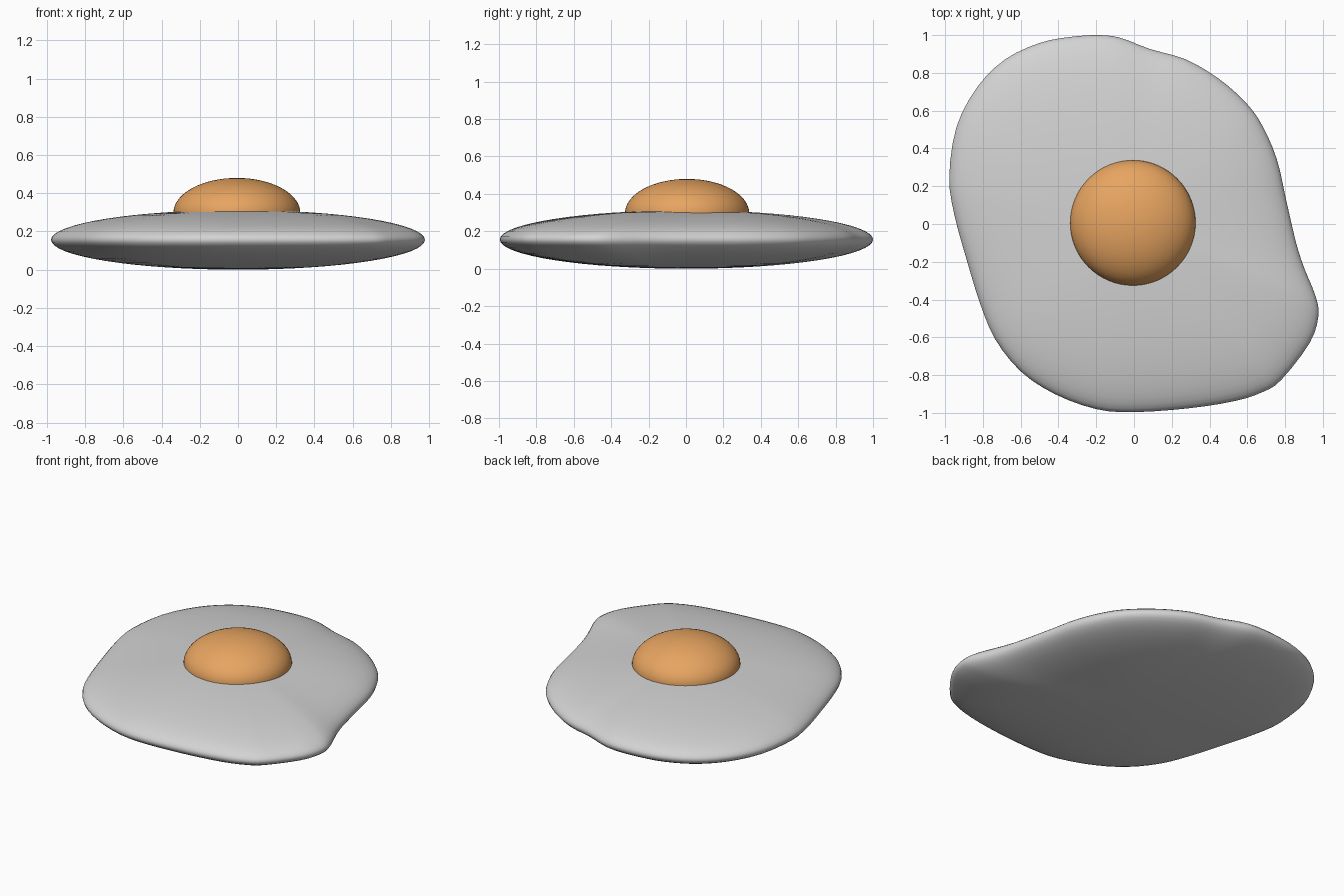
import bpy, bmesh, math
from mathutils import Vector

if "Cube" in bpy.data.objects:
    bpy.data.objects.remove(bpy.data.objects["Cube"])


def material(name, rgb):
    m = bpy.data.materials.new(name)
    m.diffuse_color = (*rgb, 1.0)
    m.use_nodes = True
    m.node_tree.nodes["Principled BSDF"].inputs["Base Color"].default_value = m.diffuse_color
    return m


def finish(name, bm, mat):
    bmesh.ops.recalc_face_normals(bm, faces=bm.faces)
    for f in bm.faces:
        f.smooth = True
    me = bpy.data.meshes.new(name)
    bm.to_mesh(me)
    bm.free()
    me.materials.append(mat)
    ob = bpy.data.objects.new(name, me)
    bpy.context.collection.objects.link(ob)
    return ob


def closed_spline(pts, steps):
    """Catmull-Rom loop through the points."""
    out, n = [], len(pts)
    for i in range(n):
        a, b, c, d = (Vector(pts[(i + k) % n]) for k in (-1, 0, 1, 2))
        for s in range(steps):
            t = s / steps
            out.append(0.5 * (2 * b + (c - a) * t + (2 * a - 5 * b + 4 * c - d) * t * t
                              + (3 * b - a - 3 * c + d) * t ** 3))
    return out


# Egg white: irregular outline swept through a lens-shaped profile
outline = [(-.185, 1.0), (-.07, .985), (.085, .926), (.27, .873), (.445, .772), (.59, .645),
           (.68, .52), (.757, .34), (.805, .13), (.857, -.095), (.90, -.23),
           (.963, -.387), (.976, -.49), (.93, -.63), (.78, -.825), (.68, -.89),
           (.535, -.937), (.296, -.975), (0, -.996), (-.2, -.98), (-.42, -.90),
           (-.60, -.78), (-.735, -.61), (-.815, -.42), (-.89, -.175), (-.952, .053),
           (-.978, .25), (-.94, .513), (-.83, .725), (-.68, .873), (-.50, .958),
           (-.34, .99)]
loop = closed_spline(outline, 3)
HALF = 0.156
RINGS = 32

bm = bmesh.new()
bottom = bm.verts.new((0, 0, 0))
top = bm.verts.new((0, 0, 2 * HALF))
rings = []
for k in range(1, RINGS):
    a = -math.pi / 2 + math.pi * k / RINGS
    r, z = math.cos(a), HALF + HALF * math.sin(a)
    rings.append([bm.verts.new((p.x * r, p.y * r, z)) for p in loop])
n = len(loop)
for i in range(n):
    j = (i + 1) % n
    bm.faces.new((bottom, rings[0][j], rings[0][i]))
    bm.faces.new((top, rings[-1][i], rings[-1][j]))
    for lo, hi in zip(rings, rings[1:]):
        bm.faces.new((lo[i], lo[j], hi[j], hi[i]))
finish("egg_white", bm, material("off white", (0.65, 0.65, 0.65)))

# Yolk: flattened ball sunk into the white
bm = bmesh.new()
bmesh.ops.create_uvsphere(bm, u_segments=64, v_segments=32, radius=1)
bmesh.ops.scale(bm, vec=(.332, .332, .183), verts=bm.verts)
bmesh.ops.translate(bm, vec=(-.006, .006, .297), verts=bm.verts)
finish("yolk", bm, material("yolk orange", (0.88, 0.41, 0.13)))
